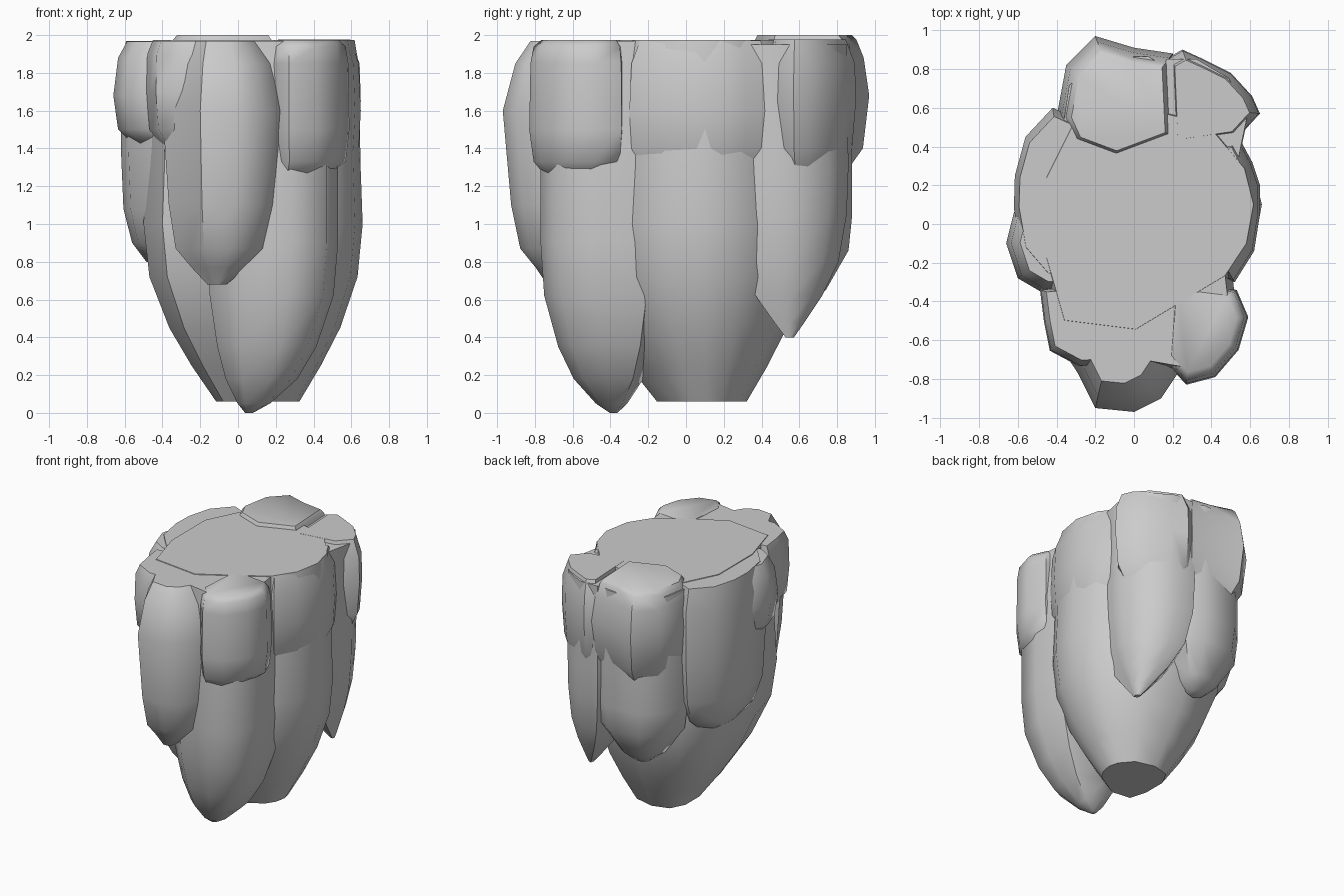
import bpy, bmesh, math


def rock(name, outline, tip, levels):
    """Loft an outline through levels of (z, scale towards the tip point[, dx, dy])."""
    bm = bmesh.new()
    rings = []
    for z, s, *shift in levels:
        dx, dy = shift if shift else (0, 0)
        rings.append([bm.verts.new((tip[0] + (x - tip[0]) * s + dx,
                                    tip[1] + (y - tip[1]) * s + dy, z)) for x, y in outline])
    n = len(outline)
    for a, b in zip(rings, rings[1:]):
        for i in range(n):
            j = (i + 1) % n
            bm.faces.new((a[i], a[j], b[j], b[i]))
    bm.faces.new(rings[0])
    bm.faces.new(rings[-1])
    bmesh.ops.recalc_face_normals(bm, faces=bm.faces[:])
    mesh = bpy.data.meshes.new(name)
    bm.to_mesh(mesh)
    bm.free()
    ob = bpy.data.objects.new(name, mesh)
    bpy.context.collection.objects.link(ob)
    bpy.ops.object.select_all(action='DESELECT')
    ob.select_set(True)
    bpy.context.view_layer.objects.active = ob
    bpy.ops.object.shade_smooth_by_angle(angle=math.radians(50))
    return ob


# Big central mass, tapering to a blunt foot
rock("core_rock",
     [(.66, .1), (.62, -.12), (.5, -.3), (.0, -.6), (-.4, -.55), (-.5, -.2),
      (-.5, .25), (-.35, .55), (0, .65), (.4, .55), (.61, .3)], (.12, .12),
     [(.06, .38), (.25, .59), (.45, .78), (.72, .95), (1, 1), (1.3, .98), (1.85, .96), (1.975, .92)])

# Front column running down to the lowest point
rock("front_column",
     [(-.16, -.58), (0, -.72), (.28, -.77), (.47, -.68), (.53, -.45), (.5, -.2), (.1, -.1), (-.16, -.25)],
     (.05, -.38),
     [(0, .06), (.05, .25), (.18, .55), (.35, .76), (.62, .95), (.9, 1), (1.6, 1), (1.97, .92)])

# Front overhang
rock("front_lobe",
     [(-.4, -.6), (-.29, -.77), (-.2, -.95), (0, -.97), (.14, -.9), (.26, -.72), (.27, -.5), (-.1, -.3)],
     (-.12, -.6),
     [(.68, .15, 0, -.08), (.77, .45, 0, -.03), (.87, .75), (1.1, .88), (1.6, 1), (1.85, .82), (1.97, .6)])

# Front right block
rock("front_right_lobe",
     [(.17, -.72), (.27, -.83), (.42, -.79), (.54, -.65), (.59, -.48), (.53, -.34), (.2, -.3)], (.3, -.5),
     [(1.22, .5, -.03, -.05), (1.33, .93), (1.5, 1), (1.85, .98), (1.94, .93), (1.975, .8)])

# Front left corner block
rock("front_left_corner",
     [(-.48, -.34), (-.46, -.5), (-.43, -.65), (-.28, -.73), (0, -.72), (0, -.3)], (-.2, -.45),
     [(1.4, .7), (1.5, .96), (1.7, 1.02), (1.9, 1), (1.97, .9)])

# Left side, upper lump and longer column beneath it
rock("left_upper_lobe",
     [(-.48, -.35), (-.6, -.28), (-.66, -.1), (-.62, .06), (-.5, .2), (-.1, .1), (-.2, -.35)], (-.3, -.08),
     [(1.42, .7), (1.5, .93), (1.68, 1), (1.88, .93), (1.965, .8)])
rock("left_column",
     [(-.45, -.3), (-.58, -.15), (-.62, .08), (-.615, .25), (-.56, .45), (-.42, .6), (-.2, .5), (-.2, -.2)],
     (-.35, .15),
     [(.8, .5), (.9, .78), (1.08, .95), (1.4, 1), (1.8, 1), (1.97, .9)])

# Right upper ledge
rock("right_ledge",
     [(.52, -.3), (.62, -.14), (.65, .05), (.65, .2), (.61, .32), (.54, .45), (.2, .4), (.2, -.2)], (.3, .08),
     [(1.3, .85), (1.4, .97), (1.6, 1), (1.85, .97), (1.972, .85)])

# Back right column and the lump on top of it
rock("back_right_column",
     [(.56, .42), (.59, .56), (.49, .76), (.32, .86), (.16, .86), (.05, .6), (.15, .3), (.52, .22)],
     (.44, .55),
     [(.4, .07), (.48, .25), (.62, .55), (.8, .83), (1.05, .97), (1.3, 1), (1.95, .97)])
rock("back_right_lobe",
     [(.18, .86), (.25, .9), (.36, .85), (.5, .78), (.61, .66), (.65, .57), (.54, .45), (.2, .4)], (.35, .6),
     [(1.3, .75), (1.4, .93), (1.65, 1), (1.85, .98), (1.976, .82)])

# Back column and the raised lump on top of it
rock("back_column",
     [(-.38, .52), (-.35, .72), (-.2, .87), (.08, .88), (.2, .8), (.18, .5), (-.15, .4)], (-.05, .6),
     [(.57, .2), (.65, .5), (.86, .93), (1.05, 1), (1.5, 1), (1.95, .95)])
rock("back_lobe",
     [(-.4, .55), (-.35, .82), (-.2, .97), (0, .91), (.2, .88), (.22, .45), (-.1, .33), (-.34, .42)],
     (-.05, .55),
     [(1.3, .75), (1.4, .92), (1.68, 1), (1.88, .93), (1.975, .84), (2, .78)])
